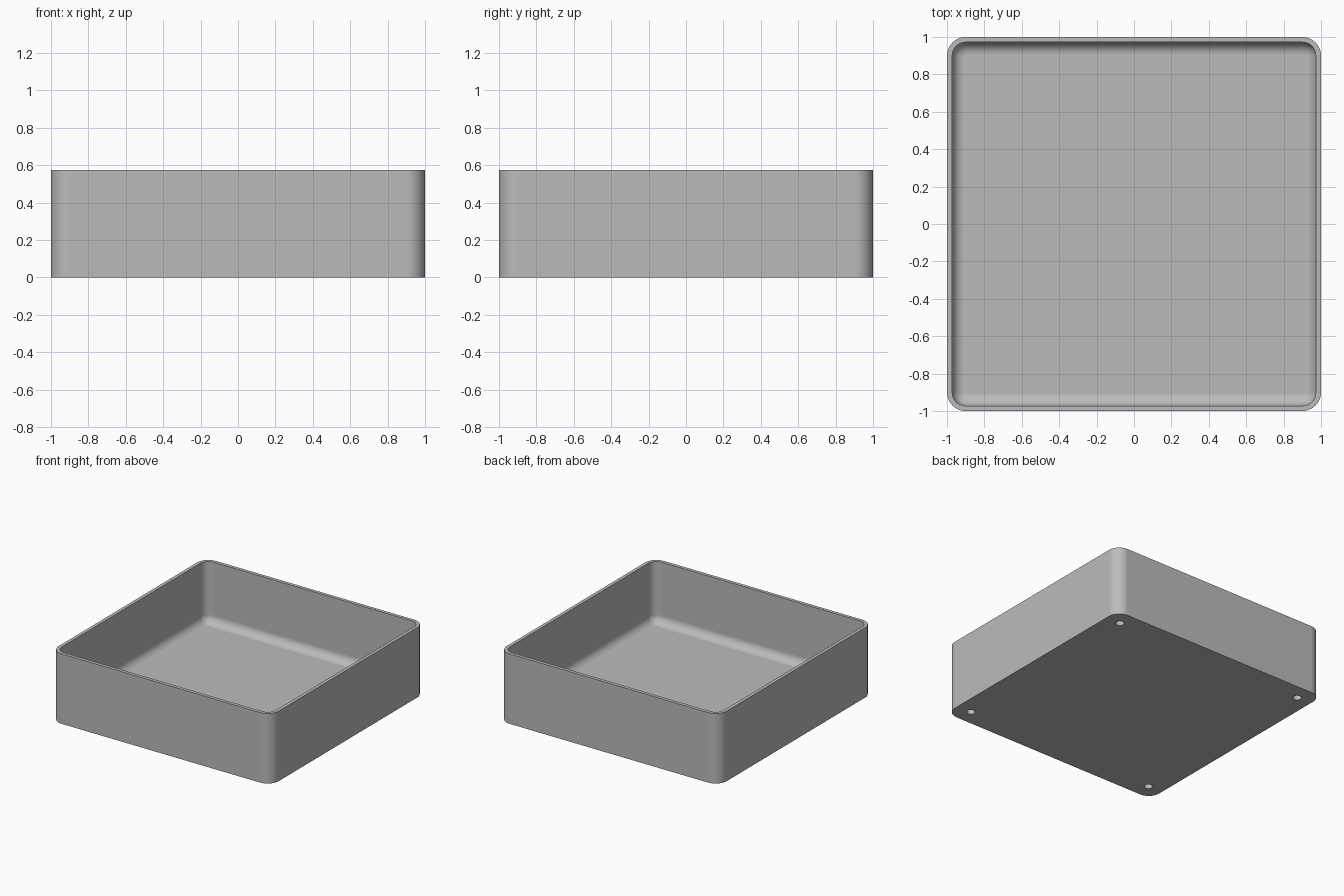
import bpy, bmesh
from math import sin, cos, pi, radians

cube = bpy.data.objects.get("Cube")
if cube:
    bpy.data.objects.remove(cube)

HEIGHT, FLOOR, WALL = 0.575, 0.07, 0.028
CORNER, FILLET = 0.1, 0.068
HOLE_POS, HOLE_R, HOLE_DEPTH = 0.87, 0.032, 0.04
STEPS = 10

grey = bpy.data.materials.new("light grey")
grey.use_nodes = True
grey.diffuse_color = (0.5, 0.5, 0.5, 1)
grey.node_tree.nodes["Principled BSDF"].inputs["Base Color"].default_value = grey.diffuse_color

bm = bmesh.new()


def rounded_ring(half, radius, z):
    """Vertices of a rounded square, counter-clockwise."""
    ring = []
    for q, (sx, sy) in enumerate([(1, 1), (-1, 1), (-1, -1), (1, -1)]):
        for i in range(STEPS + 1):
            a = (q + i / STEPS) * pi / 2
            c = half - radius
            ring.append(bm.verts.new((sx * c + radius * cos(a), sy * c + radius * sin(a), z)))
    return ring


def circle_ring(x, y, z, n=24):
    return [bm.verts.new((x + HOLE_R * cos(2 * pi * i / n), y + HOLE_R * sin(2 * pi * i / n), z))
            for i in range(n)]


def bridge(a, b):
    n = len(a)
    return [bm.faces.new((a[i], a[(i + 1) % n], b[(i + 1) % n], b[i])) for i in range(n)]


def ring_edges(ring):
    return [bm.edges.get((ring[i - 1], ring[i])) for i in range(len(ring))]


# Outer wall, rim, inner wall and the rounded transition to the floor
inner = 1 - WALL
rings = [rounded_ring(1, CORNER, 0), rounded_ring(1, CORNER, HEIGHT)]
rings.append(rounded_ring(inner, CORNER - WALL, HEIGHT))
for i in range(9):
    a = i / 8 * pi / 2
    inset = FILLET * (1 - cos(a))
    rings.append(rounded_ring(inner - inset, CORNER - WALL - inset,
                              FLOOR + FILLET * (1 - sin(a))))
for lower, upper in zip(rings, rings[1:]):
    bridge(lower, upper)
bm.faces.new(rings[-1])

# Four blind round holes in the underside
border = ring_edges(rings[0])
for sx in (-1, 1):
    for sy in (-1, 1):
        mouth = circle_ring(sx * HOLE_POS, sy * HOLE_POS, 0)
        end = circle_ring(sx * HOLE_POS, sy * HOLE_POS, HOLE_DEPTH)
        bridge(mouth, end)
        bm.faces.new(end)
        border += ring_edges(mouth)

# Underside around the holes
bmesh.ops.triangle_fill(bm, use_beauty=True, edges=border, normal=(0, 0, -1))
bmesh.ops.recalc_face_normals(bm, faces=bm.faces)

mesh = bpy.data.meshes.new("tray")
bm.to_mesh(mesh)
bm.free()
mesh.materials.append(grey)
tray = bpy.data.objects.new("tray", mesh)
bpy.context.collection.objects.link(tray)

# Smooth corners with crisp rim and hole edges
bpy.ops.object.select_all(action="DESELECT")
tray.select_set(True)
bpy.context.view_layer.objects.active = tray
bpy.ops.object.shade_smooth_by_angle(angle=radians(35))
weighted = tray.modifiers.new("flat walls", "WEIGHTED_NORMAL")
weighted.keep_sharp = True
